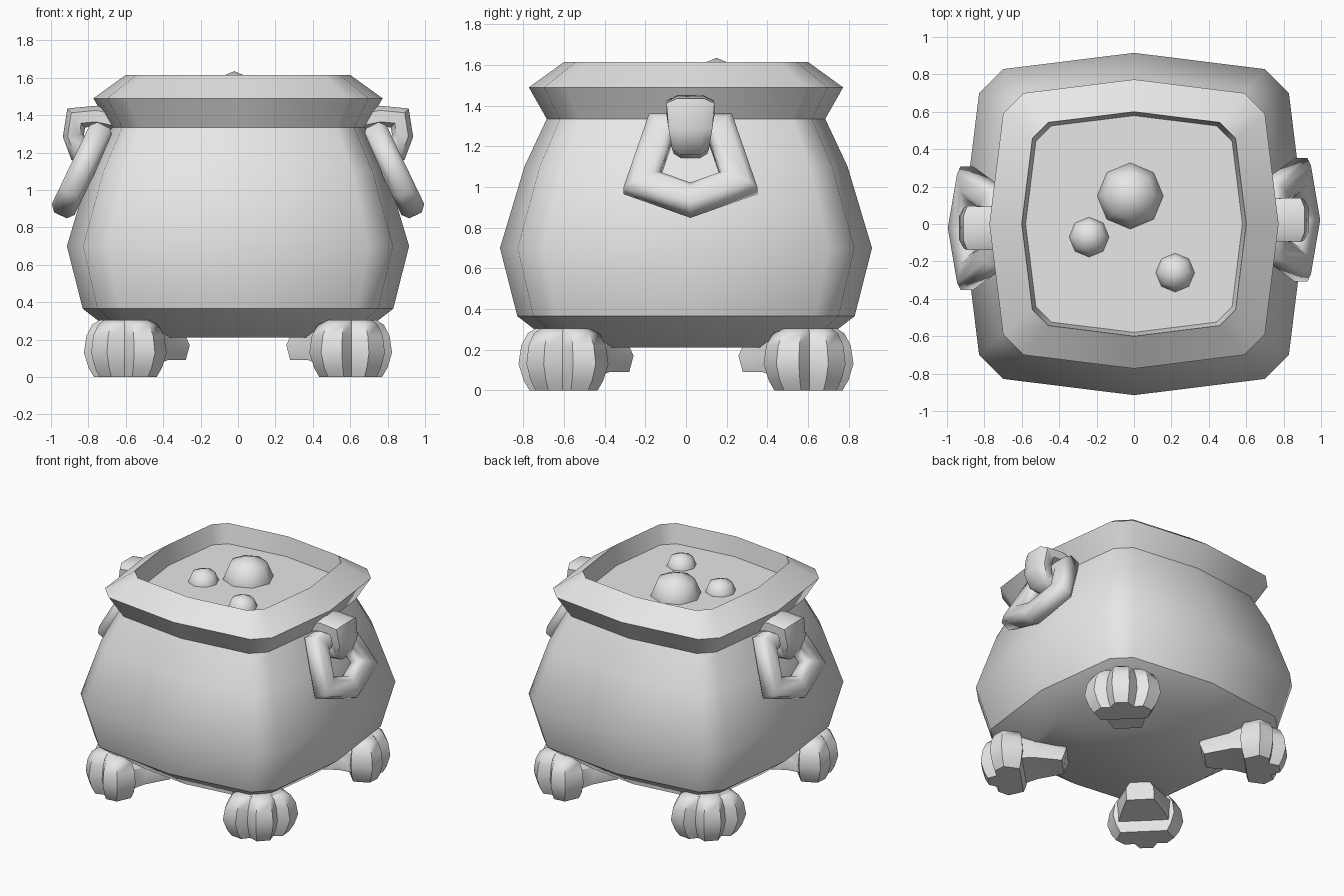
import bpy, bmesh, math
from mathutils import Vector, Matrix

if "Cube" in bpy.data.objects:
    bpy.data.objects.remove(bpy.data.objects["Cube"], do_unlink=True)

GREY = (0.8, 0.8, 0.8, 1)
mat = bpy.data.materials.new("plain grey")
mat.use_nodes = True
mat.diffuse_color = GREY
mat.node_tree.nodes["Principled BSDF"].inputs["Base Color"].default_value = GREY


def finish(name, bm, sharp_angle, sharp_heights=()):
    """Smooth-shade the mesh, with hard edges by angle or along given heights."""
    bmesh.ops.recalc_face_normals(bm, faces=bm.faces)
    for f in bm.faces:
        f.smooth = True
    for e in bm.edges:
        flat = abs(e.verts[0].co.z - e.verts[1].co.z) < 1e-4
        on_rim = any(abs(e.verts[0].co.z - h) < 1e-4 for h in sharp_heights)
        wide = len(e.link_faces) == 2 and e.calc_face_angle() > math.radians(sharp_angle)
        e.smooth = not ((flat and on_rim) or wide)
    me = bpy.data.meshes.new(name)
    bm.to_mesh(me)
    bm.free()
    me.materials.append(mat)
    ob = bpy.data.objects.new(name, me)
    bpy.context.collection.objects.link(ob)
    return ob


def loft(bm, rings, closed=False, caps=(True, True)):
    """Skin a list of equal-sized point rings."""
    loops = [[bm.verts.new(p) for p in ring] for ring in rings]
    pairs = list(zip(loops, loops[1:]))
    if closed:
        pairs.append((loops[-1], loops[0]))
    for a, b in pairs:
        for i in range(len(a)):
            j = (i + 1) % len(a)
            bm.faces.new((a[i], a[j], b[j], b[i]))
    if not closed:
        if caps[0]:
            bm.faces.new(loops[0][::-1])
        if caps[1]:
            bm.faces.new(loops[-1])


def sweep(bm, path, normal, depths, widths, closed=False):
    """Sweep a chamfered bar section along a planar path with mitred corners."""
    n, rings = len(path), []
    for i, p in enumerate(path):
        before = path[i - 1] if closed or i else p
        after = path[(i + 1) % n] if closed or i < n - 1 else p
        t0, t1 = (p - before).normalized(), (after - p).normalized()
        tangent = (t0 + t1).normalized()
        across = tangent.cross(normal).normalized()
        mitre = 1 / max(tangent.dot(t1 if t1.length else t0), 0.6)
        w, d, k = widths[i] * mitre, depths[i], 0.55
        section = [(1, k), (k, 1), (-k, 1), (-1, k), (-1, -k), (-k, -1), (k, -1), (1, -k)]
        rings.append([p + across * w * a + normal * d * b for a, b in section])
    loft(bm, rings, closed)


def rounded_square(size, z):
    """Twelve-sided outline: bowed sides and chamfered corners."""
    quarter = [(1, 0), (0.905, 0.765), (0.765, 0.905)]
    pts = []
    for q in range(4):
        turn = Matrix.Rotation(q * math.pi / 2, 3, "Z")
        pts += [turn @ Vector((x * size, y * size, 0)) + Vector((0, 0, z)) for x, y in quarter]
    return pts


# Pot body with flared rim and inner wall
profile = [(0.63, 0.21), (0.83, 0.365), (0.915, 0.70), (0.795, 1.10),
           (0.685, 1.335), (0.773, 1.49), (0.60, 1.615), (0.578, 1.46)]
bm = bmesh.new()
loft(bm, [rounded_square(s, z) for s, z in profile], caps=(True, False))
finish("pot_body", bm, 100, (0.365, 1.335, 1.49, 1.615))

# Liquid surface
bm = bmesh.new()
bm.faces.new([bm.verts.new(p) for p in rounded_square(0.58, 1.47)])
finish("liquid_surface", bm, 30)

# Bubbles, half sunk in the liquid
for name, x, y, r in (("large_bubble", -0.02, 0.15, 0.185),
                      ("left_bubble", 0.22, -0.26, 0.112),
                      ("right_bubble", -0.24, -0.07, 0.115)):
    bm = bmesh.new()
    bmesh.ops.create_uvsphere(bm, u_segments=8, v_segments=4, radius=r,
                              matrix=Matrix.Translation((x, y, 1.45)))
    finish(name, bm, 60)

# Handles: a tilted hanging ring and a hooked lug on each side
MID = 0.022
ring_outline = [(-0.15, 1.28), (0.15, 1.28), (0.24, 1.02), (0, 0.935), (-0.24, 1.02)]
lug_outline = [(0.64, 1.37), (0.76, 1.395), (0.865, 1.385), (0.88, 1.29), (0.85, 1.21), (0.72, 1.19)]
for side, angle in (("left", 0), ("right", math.pi)):
    turn = Matrix.Rotation(angle, 4, "Z")
    bm = bmesh.new()
    path = [Vector((0.75 + (1.28 - z) * 0.48, MID + y, z)) for y, z in ring_outline]
    sweep(bm, path, Vector((0.9, 0, 0.433)), [0.068] * 5, [0.073] * 5, closed=True)
    bm.transform(turn)
    finish(side + "_handle_ring", bm, 60)

    bm = bmesh.new()
    path = [Vector((x, MID, z)) for x, z in lug_outline]
    sweep(bm, path, Vector((0, 1, 0)), [0.115, 0.115, 0.118, 0.108, 0.09, 0.08], [0.055] * 6)
    bm.transform(turn)
    finish(side + "_handle_lug", bm, 60)

# Feet: three-toed paw, drawn along +x and turned to each corner
half_paw = [(1.05, 0.06), (0.965, 0.105), (0.975, 0.19), (0.89, 0.262), (0.75, 0.21)]
paw = half_paw + [(x, -y) for x, y in reversed(half_paw)]
levels = [(0, 0.76), (0.05, 0.89), (0.13, 1), (0.22, 0.94), (0.28, 0.8), (0.305, 0.62)]
CENTRE = 0.85
corners = {"back_left": 45, "back_right": 135, "front_right": 225, "front_left": 315}
for corner, degrees in corners.items():
    turn = Matrix.Rotation(math.radians(degrees), 4, "Z")
    bm = bmesh.new()
    loft(bm, [[Vector((CENTRE + (x - CENTRE) * s, y * s, z)) for x, y in paw] for z, s in levels])
    bm.transform(turn)
    finish(corner + "_paw", bm, 50)

    # Leg running inward under the pot
    bm = bmesh.new()
    rings = []
    for r, half, low, high in ((0.49, 0.095, 0.09, 0.23), (0.68, 0.15, 0.09, 0.27), (0.85, 0.2, 0.06, 0.30)):
        rings.append([Vector((r, -half, low)), Vector((r, half, low)),
                      Vector((r - 0.03, half, high - 0.06)), Vector((r - 0.03, half * 0.6, high)),
                      Vector((r - 0.03, -half * 0.6, high)), Vector((r - 0.03, -half, high - 0.06))])
    loft(bm, rings)
    bm.transform(turn)
    finish(corner + "_leg", bm, 50)
